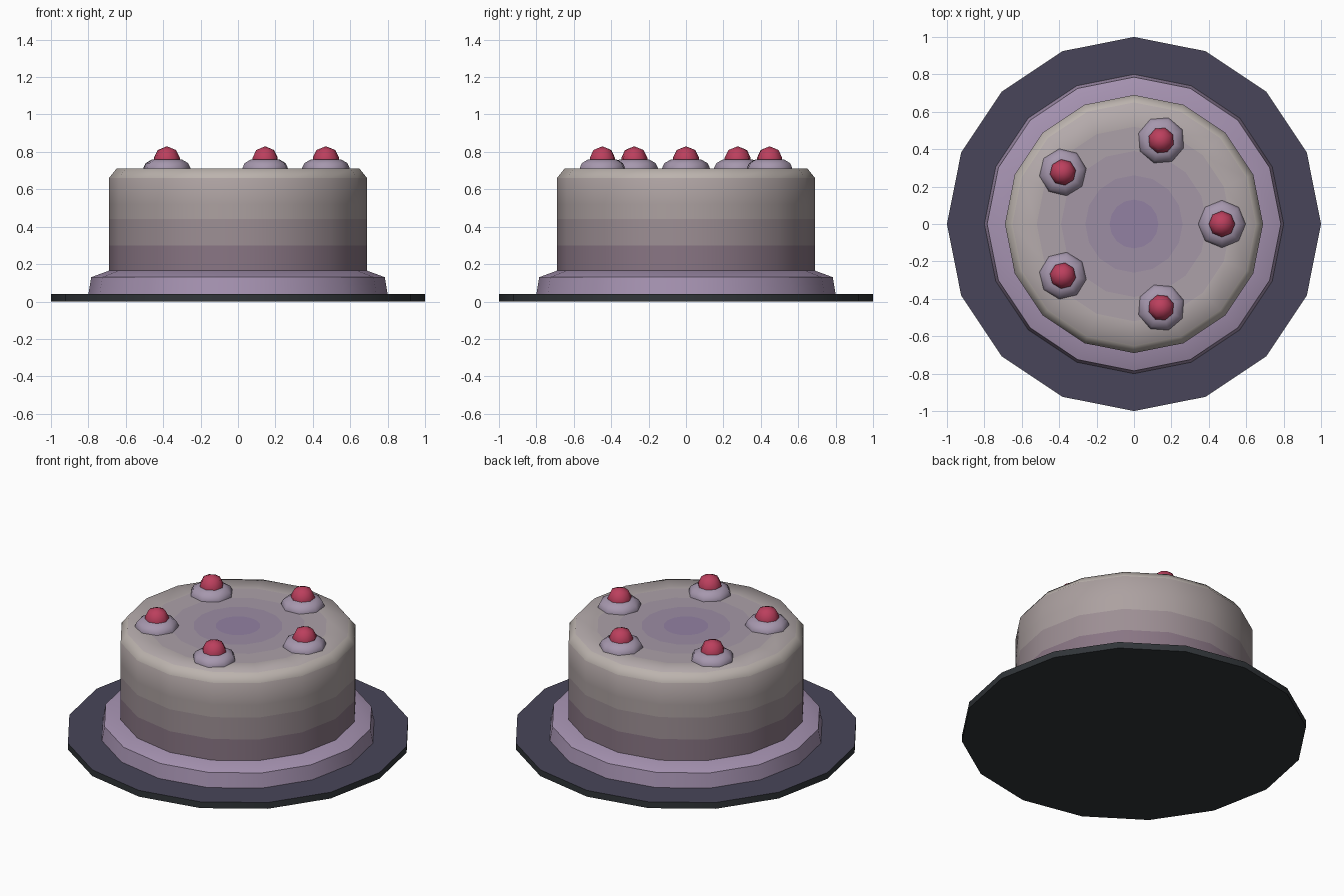
import bpy, bmesh, math

if "Cube" in bpy.data.objects:
    bpy.data.objects.remove(bpy.data.objects["Cube"])


def lerp(a, b, t):
    return tuple(x + (y - x) * t for x, y in zip(a, b))


def material(name, rgb):
    m = bpy.data.materials.new(name)
    m.diffuse_color = (*rgb, 1)
    m.use_nodes = True
    m.node_tree.nodes["Principled BSDF"].inputs["Base Color"].default_value = m.diffuse_color
    return m


def lathe(name, profile, sides, mats, bands=None, loc=(0, 0, 0), turn=0.0, angle=40):
    """Spin (radius, z) points; bands gives a material index per profile segment."""
    bm = bmesh.new()
    rings = []
    for r, z in profile:
        if r == 0:
            rings.append([bm.verts.new((0, 0, z))] * sides)
        else:
            rings.append([bm.verts.new((r * math.cos(turn + math.tau * i / sides),
                                        r * math.sin(turn + math.tau * i / sides), z))
                          for i in range(sides)])
    for k in range(len(rings) - 1):
        for i in range(sides):
            j = (i + 1) % sides
            quad = [rings[k][i], rings[k][j], rings[k + 1][j], rings[k + 1][i]]
            face = bm.faces.new(list(dict.fromkeys(quad)))
            face.material_index = bands[k] if bands else 0
    bmesh.ops.recalc_face_normals(bm, faces=bm.faces)
    me = bpy.data.meshes.new(name)
    bm.to_mesh(me)
    bm.free()
    for m in mats:
        me.materials.append(m)
    ob = bpy.data.objects.new(name, me)
    ob.location = loc
    bpy.context.collection.objects.link(ob)
    bpy.ops.object.select_all(action='DESELECT')
    ob.select_set(True)
    bpy.context.view_layer.objects.active = ob
    bpy.ops.object.shade_smooth_by_angle(angle=math.radians(angle))
    return ob


cream_rgb, lilac_rgb, mauve_rgb = (0.50, 0.45, 0.42), (0.29, 0.22, 0.36), (0.25, 0.18, 0.23)
plate_mat = material("plate_top", (0.065, 0.06, 0.10))
under_mat = material("plate_underside", (0.03, 0.035, 0.04))
lilac = material("lilac_icing", (0.38, 0.29, 0.44))
dollop_mat = material("dollop_cream", (0.38, 0.31, 0.42))
cherry_mat = material("cherry_red", (0.50, 0.05, 0.11))
# icing fades from mauve at the bottom through cream to lilac at the top centre
icing = [material("icing_low", mauve_rgb),
         material("icing_middle", lerp(mauve_rgb, cream_rgb, 0.35)),
         material("icing_upper", lerp(mauve_rgb, cream_rgb, 0.65)),
         material("icing_rim", cream_rgb)]
icing += [material(f"icing_top_{i}", lerp(cream_rgb, lilac_rgb, i / 5)) for i in range(1, 6)]

# plate
lathe("plate", [(0, 0), (1, 0), (1, 0.04), (0, 0.04)], 16,
      [plate_mat, under_mat], [1, 1, 0])

# piped border around the foot of the cake
lathe("base_border", [(0, 0.04), (0.80, 0.04), (0.785, 0.13), (0.69, 0.165), (0, 0.165)],
      16, [lilac], angle=60)

# cake body
lathe("cake", [(0, 0.05), (0.69, 0.05), (0.69, 0.30), (0.69, 0.44), (0.69, 0.52), (0.69, 0.66),
               (0.65, 0.71), (0.52, 0.71), (0.39, 0.71), (0.26, 0.71), (0.13, 0.71), (0, 0.71)],
      16, icing, [0, 0, 1, 2, 2, 3, 4, 5, 6, 7, 8], angle=60)

# five cream dollops, each with a cherry
for n in range(5):
    a = math.tau * n / 5
    spot = (0.47 * math.cos(a), 0.47 * math.sin(a), 0.71)
    lathe(f"dollop_{n + 1}", [(0, -0.01), (0.127, -0.01), (0.127, 0.005), (0.115, 0.03),
                              (0.08, 0.05), (0, 0.05)], 8, [dollop_mat], None, spot, a, 60)
    lathe(f"cherry_{n + 1}", [(0, 0.04), (0.07, 0.04), (0.07, 0.06), (0.05, 0.10), (0, 0.12)],
          8, [cherry_mat], None, spot, a, 60)
